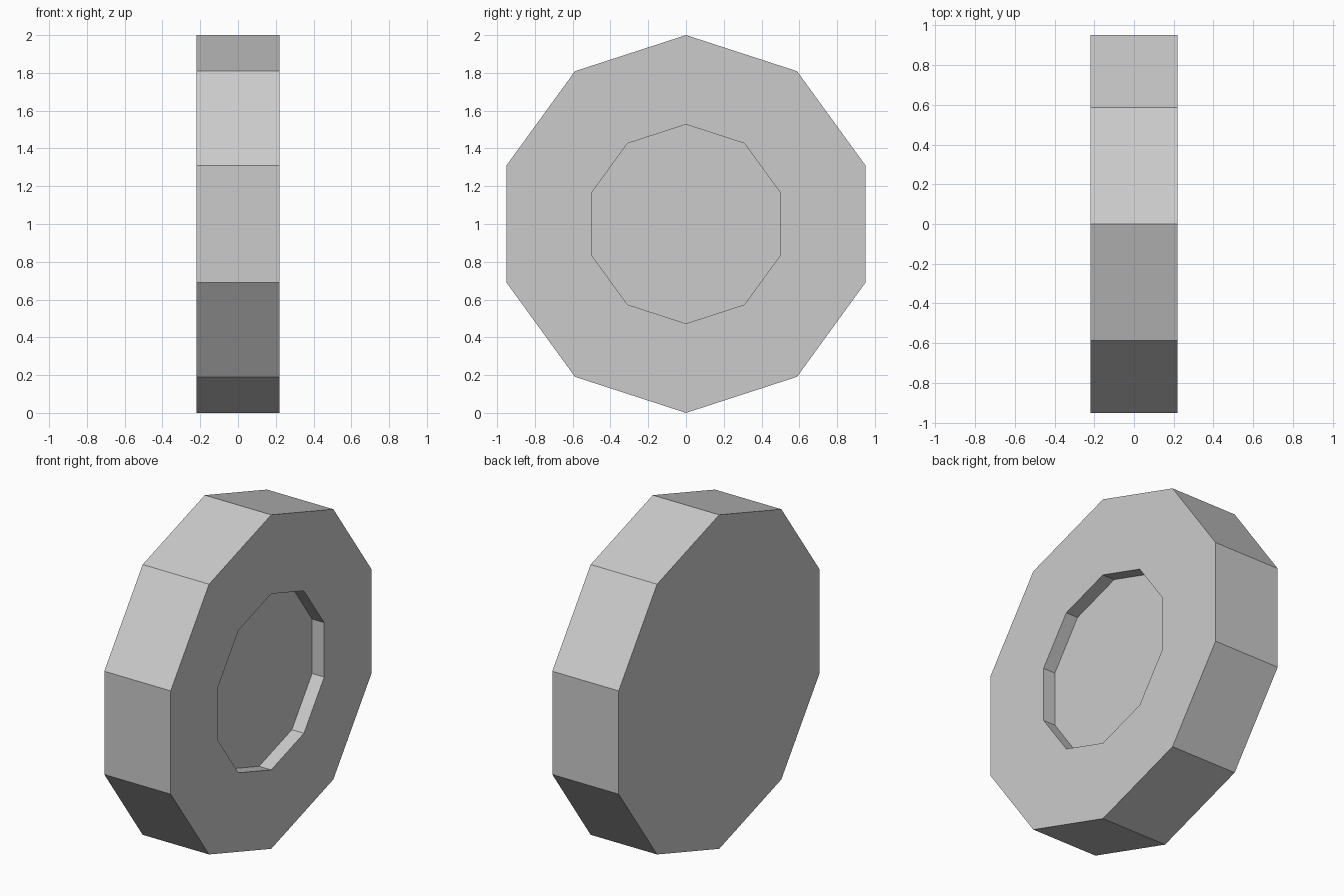
import bpy, bmesh, math
from mathutils import Matrix, Vector

if "Cube" in bpy.data.objects:
    bpy.data.objects.remove(bpy.data.objects["Cube"])

SIDES, RADIUS, WIDTH = 10, 1.0, 0.44
HUB_RADIUS, HUB_DEPTH = 0.527, 0.08

bm = bmesh.new()

# Ten-sided wheel body, axle along x, one corner pointing straight up
bmesh.ops.create_cone(bm, cap_ends=True, segments=SIDES,
                      radius1=RADIUS, radius2=RADIUS, depth=WIDTH)
corner = bm.verts[:][0].co
turn = Matrix.Rotation(-math.atan2(corner.y, corner.x), 4, 'Z')
bm.transform(Matrix.Translation((0, 0, RADIUS))
             @ Matrix.Rotation(math.pi / 2, 4, 'Y') @ turn)
bm.normal_update()

# Shallow hub recess on the +x side only
cap = max(bm.faces, key=lambda f: f.calc_center_median().x)
inset = (RADIUS - HUB_RADIUS) * math.cos(math.pi / SIDES)
bmesh.ops.inset_region(bm, faces=[cap], thickness=inset, use_even_offset=True)
floor = bmesh.ops.extrude_discrete_faces(bm, faces=[cap])["faces"][0]
bmesh.ops.translate(bm, verts=floor.verts[:], vec=Vector((-HUB_DEPTH, 0, 0)))
bmesh.ops.recalc_face_normals(bm, faces=bm.faces[:])

mesh = bpy.data.meshes.new("wheel")
bm.to_mesh(mesh)
bm.free()
bpy.context.collection.objects.link(bpy.data.objects.new("wheel", mesh))
